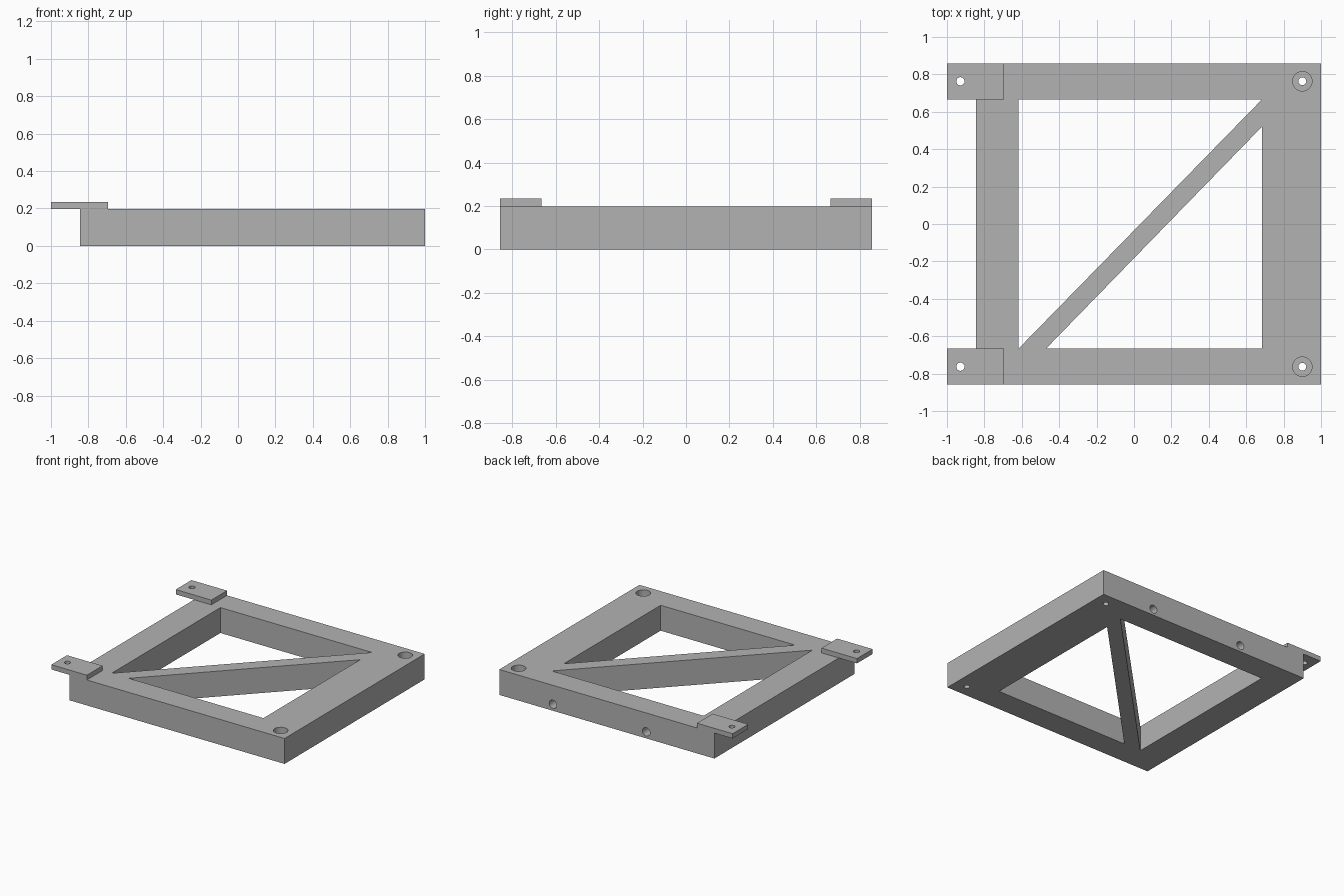
import bpy, bmesh, math
from mathutils import Matrix, Vector

if "Cube" in bpy.data.objects:
    bpy.data.objects.remove(bpy.data.objects["Cube"], do_unlink=True)

grey = bpy.data.materials.new("plain grey")
grey.use_nodes = True
colour = (0.45, 0.45, 0.45, 1)
grey.diffuse_color = colour
grey.node_tree.nodes["Principled BSDF"].inputs["Base Color"].default_value = colour

HEIGHT, TAB_TOP = 0.197, 0.234
HALF_Y, IN_Y = 0.858, 0.666        # outer and inner half depth
LEFT, IN_LEFT, IN_RIGHT = -0.844, -0.617, 0.684
HOLE_Y = 0.763


def finish(name, bm):
    bmesh.ops.recalc_face_normals(bm, faces=bm.faces)
    mesh = bpy.data.meshes.new(name)
    bm.to_mesh(mesh)
    bm.free()
    mesh.materials.append(grey)
    obj = bpy.data.objects.new(name, mesh)
    bpy.context.collection.objects.link(obj)
    return obj


def prism(name, outline, z0, z1):
    """Extrude a flat outline from z0 up to z1."""
    bm = bmesh.new()
    face = bm.faces.new([bm.verts.new((x, y, z0)) for x, y in outline])
    grown = bmesh.ops.extrude_face_region(bm, geom=[face])["geom"]
    top = [v for v in grown if isinstance(v, bmesh.types.BMVert)]
    bmesh.ops.translate(bm, verts=top, vec=(0, 0, z1 - z0))
    return finish(name, bm)


def box(name, x0, x1, y0, y1, z0, z1):
    return prism(name, [(x0, y0), (x1, y0), (x1, y1), (x0, y1)], z0, z1)


def rod(name, start, end, radius):
    """Cylinder between two points, used as a drill."""
    a, b = Vector(start), Vector(end)
    turn = (b - a).to_track_quat("Z", "Y").to_matrix().to_4x4()
    bm = bmesh.new()
    bmesh.ops.create_cone(bm, cap_ends=True, segments=32, radius1=radius,
                          radius2=radius, depth=(b - a).length,
                          matrix=Matrix.Translation((a + b) / 2) @ turn)
    return finish(name, bm)


def cut(target, cutter):
    cutter.hide_render = True
    mod = target.modifiers.new("cut", "BOOLEAN")
    mod.operation, mod.solver, mod.object = "DIFFERENCE", "EXACT", cutter
    bpy.context.view_layer.objects.active = target
    bpy.ops.object.modifier_apply(modifier=mod.name)
    bpy.data.objects.remove(cutter, do_unlink=True)


def smooth(obj):
    bpy.ops.object.select_all(action="DESELECT")
    obj.select_set(True)
    bpy.context.view_layer.objects.active = obj
    bpy.ops.object.shade_smooth_by_angle(angle=math.radians(30))


# Frame with two triangular windows that leave a diagonal brace
frame = box("frame", LEFT, 1, -HALF_Y, HALF_Y, 0, HEIGHT)
windows = [
    [(IN_LEFT, -IN_Y), (IN_RIGHT, IN_Y), (IN_LEFT, IN_Y)],
    [(-0.47, -IN_Y), (IN_RIGHT, -IN_Y), (IN_RIGHT, 0.52)],
]
for outline in windows:
    cut(frame, prism("window_cutter", outline, -0.1, 0.4))

# Counterbored screw holes in the wide side
for side in (-1, 1):
    y = side * HOLE_Y
    cut(frame, rod("screw_drill", (0.9, y, -0.1), (0.9, y, 0.4), 0.021))
    cut(frame, rod("counterbore_drill", (0.9, y, 0.1), (0.9, y, 0.4), 0.052))

# Blind holes in the back edge
for x in (0.54, -0.26):
    cut(frame, rod("back_drill", (x, HALF_Y - 0.12, 0.05), (x, 1, 0.05), 0.032))
smooth(frame)

# Overhanging mounting tabs
for name, side in (("front_tab", -1), ("back_tab", 1)):
    y0, y1 = sorted((side * IN_Y, side * HALF_Y))
    tab = box(name, -1, -0.695, y0, y1, HEIGHT, TAB_TOP)
    y = side * HOLE_Y
    cut(tab, rod("tab_drill", (-0.928, y, 0.1), (-0.928, y, 0.4), 0.022))
    smooth(tab)
